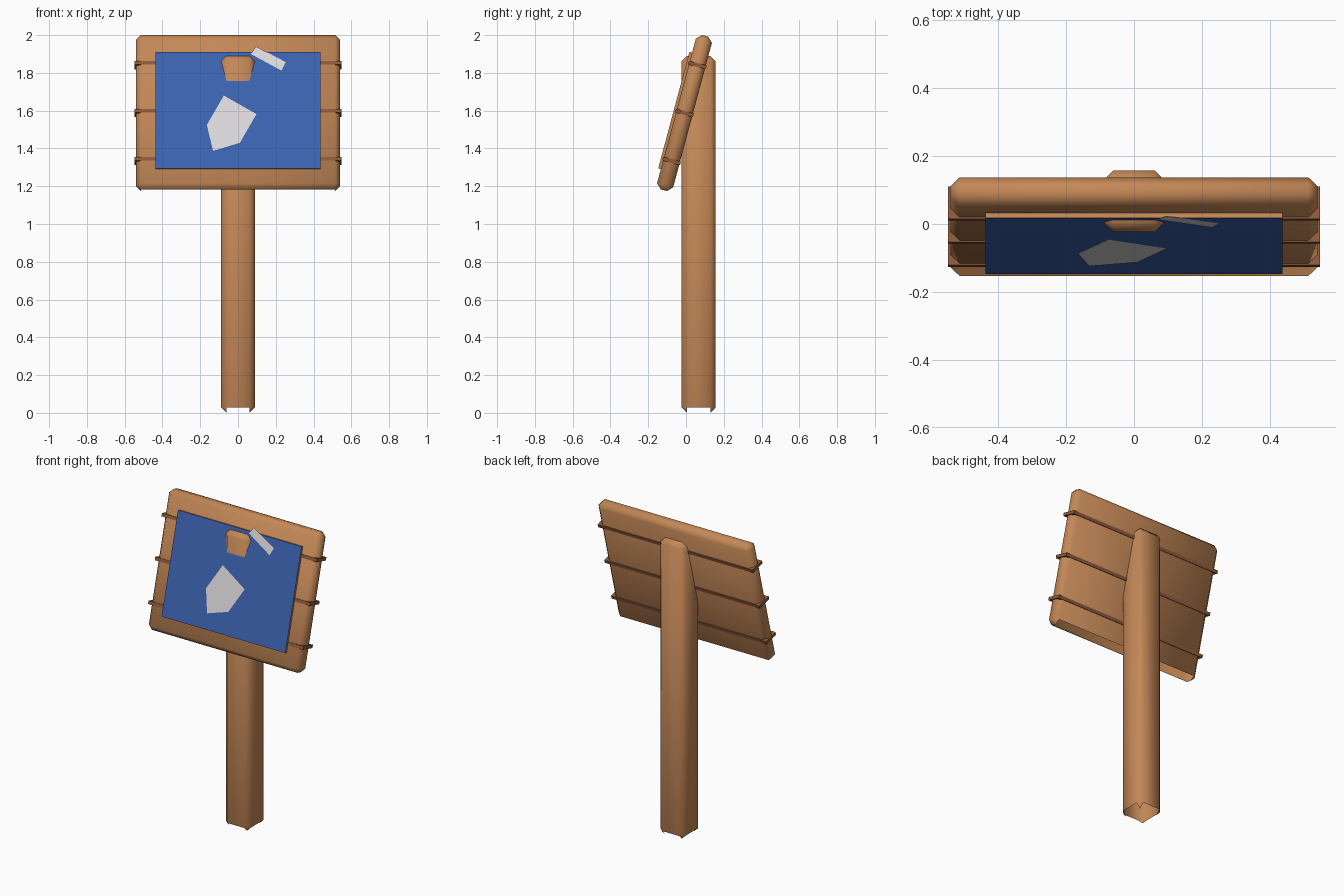
import bpy, bmesh, math
from mathutils import Matrix, Vector

if "Cube" in bpy.data.objects:
    bpy.data.objects.remove(bpy.data.objects["Cube"])


def material(name, rgb):
    m = bpy.data.materials.new(name)
    m.diffuse_color = (*rgb, 1)
    m.use_nodes = True
    m.node_tree.nodes["Principled BSDF"].inputs["Base Color"].default_value = m.diffuse_color
    return m


WOOD = material("wood", (0.55, 0.245, 0.095))
DARK = material("dark_wood", (0.27, 0.105, 0.046))
BLUE = material("blue_panel", (0.045, 0.125, 0.44))
WHITE = material("white_paper", (0.72, 0.70, 0.73))

# Frame of the leaning board: local x right, y back, z up along the board
TILT = math.radians(15)
CY, CZ = -0.008, 1.5875
BOARD = Matrix.Translation((0, CY, CZ)) @ Matrix.Rotation(-TILT, 4, 'X')


def finish(name, bm, mats, matrix, smooth=False):
    bm.transform(matrix)
    me = bpy.data.meshes.new(name)
    bm.to_mesh(me)
    bm.free()
    for m in mats:
        me.materials.append(m)
    for p in me.polygons:
        p.use_smooth = smooth
    ob = bpy.data.objects.new(name, me)
    bpy.context.collection.objects.link(ob)
    return ob


def box(lo, hi, bevel=0.0):
    bm = bmesh.new()
    lo, hi = Vector(lo), Vector(hi)
    bmesh.ops.create_cube(bm, size=1)
    bmesh.ops.scale(bm, vec=hi - lo, verts=bm.verts)
    bmesh.ops.translate(bm, vec=(lo + hi) / 2, verts=bm.verts)
    if bevel:
        bmesh.ops.bevel(bm, geom=bm.edges[:], offset=bevel, segments=1,
                        affect='EDGES', offset_type='OFFSET')
    bm.normal_update()
    return bm


def remove(bm, rule):
    bmesh.ops.delete(bm, geom=[f for f in bm.faces if rule(f.normal)], context='FACES')


# Post: chamfered, open at the foot with only the corner tips left
bm = box((-0.089, -0.023, 0), (0.089, 0.157, 1.89), 0.028)
remove(bm, lambda n: n.z < -0.6)
finish("post", bm, [WOOD], Matrix(), True)

# Board: chamfered, open underneath
bm = box((-0.541, -0.044, -0.423), (0.541, 0.044, 0.423), 0.027)
remove(bm, lambda n: n.z < -0.9 or (n.z < -0.6 and n.y > 0.6))
finish("board", bm, [WOOD], BOARD, True)

# Straps around the board
for i, u in enumerate((-0.263, 0, 0.263)):
    finish(f"strap_{i + 1}", box((-0.548, -0.049, u - 0.01), (0.548, 0.049, u + 0.01)),
           [DARK], BOARD)

# Panel: blue face, wooden edges
bm = box((-0.437, -0.0585, -0.3195), (0.437, -0.04, 0.3195))
for f in bm.faces:
    f.material_index = 1 if f.normal.y < -0.9 else 0
finish("panel", bm, [WOOD, BLUE], BOARD)


# Papers: flat outlines given as seen from the front (x, height)
def paper(name, outline):
    bm = bmesh.new()
    y = -0.0605
    vs = [bm.verts.new((x, y, (z - CZ + y * math.sin(TILT)) / math.cos(TILT)))
          for x, z in outline]
    f = bm.faces.new(vs)
    f.normal_update()
    if f.normal.y > 0:
        f.normal_flip()
    finish(name, bm, [WHITE], BOARD)


paper("large_paper", [(-0.075, 1.68), (0.098, 1.582), (0.01, 1.43),
                      (-0.132, 1.387), (-0.165, 1.525)])
paper("small_paper", [(0.095, 1.94), (0.253, 1.857), (0.23, 1.812), (0.068, 1.90)])
